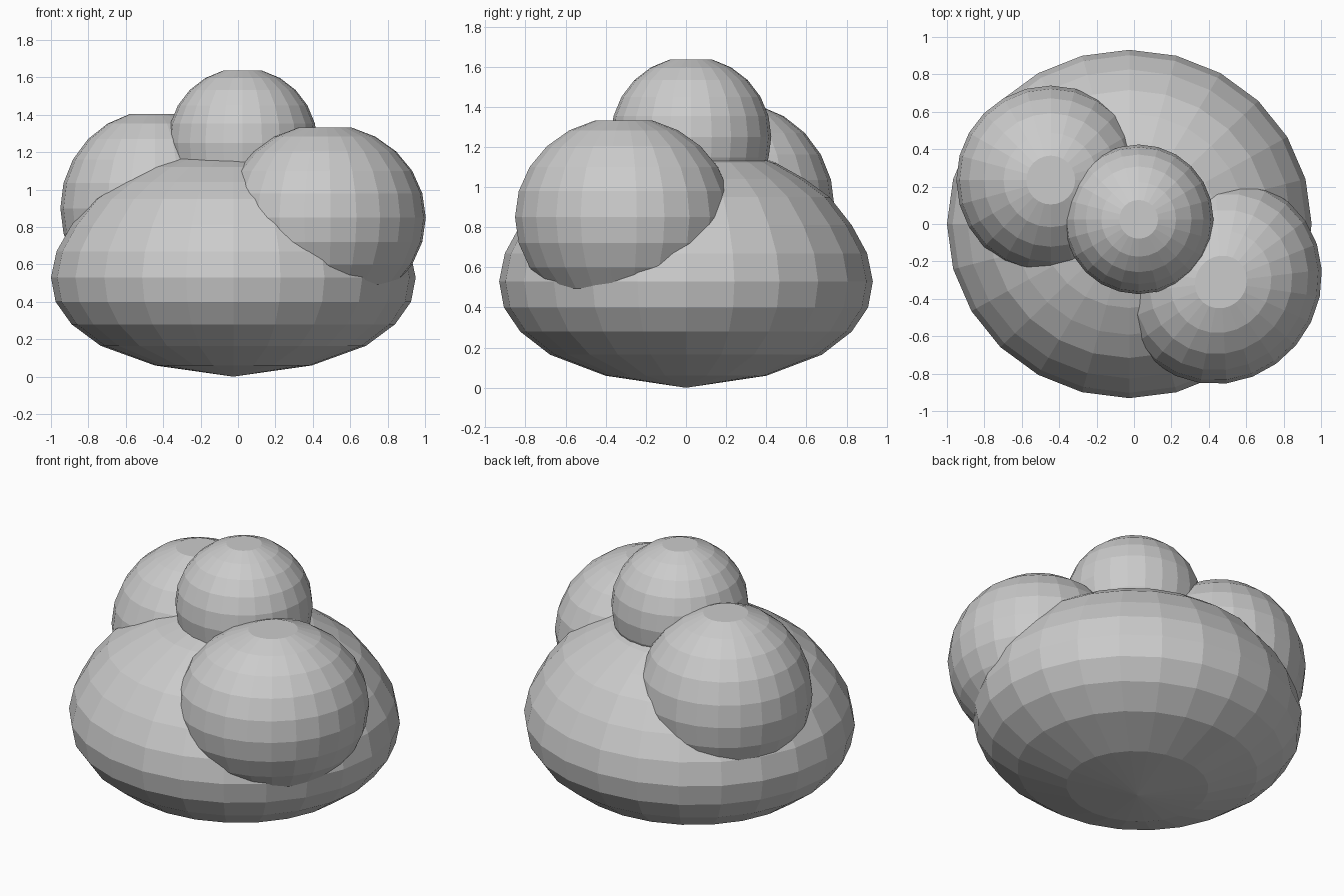
import bpy, math

if "Cube" in bpy.data.objects:
    bpy.data.objects.remove(bpy.data.objects["Cube"], do_unlink=True)

grey = bpy.data.materials.new("soft_grey")
grey.use_nodes = True
COLOUR = (0.6, 0.6, 0.6, 1)
grey.diffuse_color = COLOUR
grey.node_tree.nodes["Principled BSDF"].inputs["Base Color"].default_value = COLOUR

SEGMENTS = 24
RINGS = 12


def lathe(name, profile, bottom, top, centre, scale, yaw=0):
    """Closed faceted shape from (radius, height) rings listed bottom to top."""
    verts = []
    for radius, height in profile:
        for i in range(SEGMENTS):
            a = math.tau * i / SEGMENTS
            verts.append((radius * math.cos(a), radius * math.sin(a), height))
    faces = []
    for r in range(len(profile) - 1):
        for i in range(SEGMENTS):
            a, b = r * SEGMENTS + i, r * SEGMENTS + (i + 1) % SEGMENTS
            faces.append((a, b, b + SEGMENTS, a + SEGMENTS))
    low = len(verts)
    verts += [(0, 0, bottom), (0, 0, top)]
    last = (len(profile) - 1) * SEGMENTS
    for i in range(SEGMENTS):
        j = (i + 1) % SEGMENTS
        faces.append((low, j, i))
        faces.append((low + 1, last + i, last + j))
    mesh = bpy.data.meshes.new(name)
    mesh.from_pydata(verts, [], faces)
    mesh.materials.append(grey)
    obj = bpy.data.objects.new(name, mesh)
    obj.location = centre
    obj.scale = scale
    obj.rotation_euler.z = yaw
    bpy.context.collection.objects.link(obj)
    return obj


def lump(name, centre, scale, yaw=0):
    """Round lump with flattened poles."""
    angles = [math.pi * k / RINGS for k in range(1, RINGS)]
    rings = [(math.sin(a), -math.cos(a)) for a in angles]
    lathe(name, rings, rings[0][1], rings[-1][1], centre, scale, yaw)


# Wide base mound, broad low down and domed above
base_profile = [(0.42, 0.06), (0.71, 0.165), (0.865, 0.28), (0.95, 0.40),
                (0.975, 0.53), (0.945, 0.67), (0.865, 0.81), (0.75, 0.95),
                (0.62, 1.04), (0.47, 1.12), (0.30, 1.175)]
lathe("base_mound", base_profile, 0, 1.2, (-0.025, 0, 0), (1, 0.955, 1))

# Smaller lumps resting on the base
lump("top_lump", (0.025, 0.025, 1.25), (0.4, 0.4, 0.4))
lump("back_right_lump", (-0.445, 0.235, 0.90), (0.505, 0.505, 0.523))
lump("front_left_lump", (0.465, -0.31, 0.85), (0.56, 0.525, 0.5), math.radians(50))
